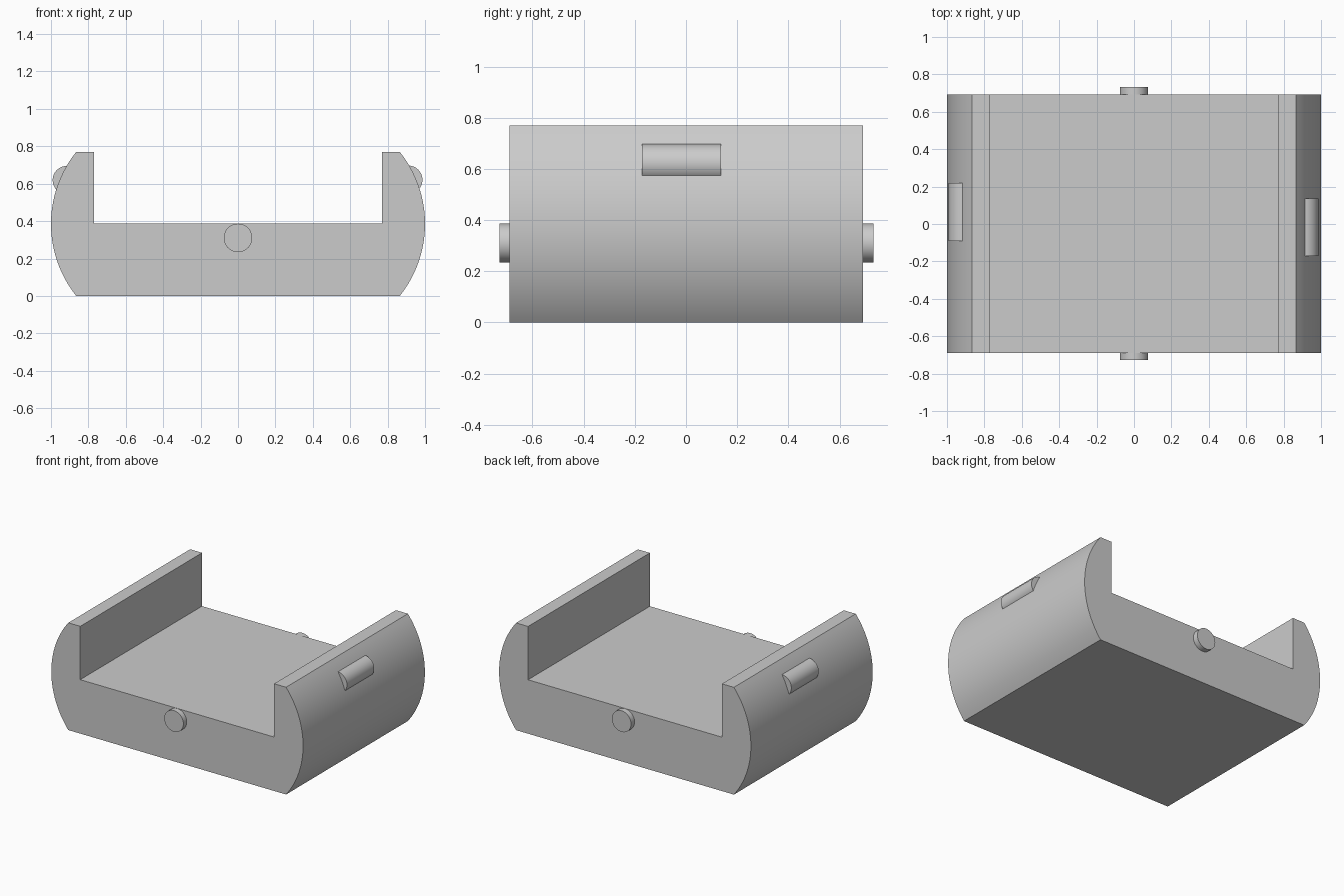
import bpy, bmesh, math

cube = bpy.data.objects.get("Cube")
if cube:
    bpy.data.objects.remove(cube, do_unlink=True)

# Single light grey finish
grey = bpy.data.materials.new("light_grey")
grey.use_nodes = True
grey.diffuse_color = (0.6, 0.6, 0.6, 1)
grey.node_tree.nodes["Principled BSDF"].inputs["Base Color"].default_value = grey.diffuse_color


def extrude_profile(name, points, y0, y1):
    """Extrude an outline in the XZ plane from y0 to y1."""
    bm = bmesh.new()
    face = bm.faces.new([bm.verts.new((x, y0, z)) for x, z in points])
    ext = bmesh.ops.extrude_face_region(bm, geom=[face])
    moved = [v for v in ext["geom"] if isinstance(v, bmesh.types.BMVert)]
    bmesh.ops.translate(bm, vec=(0, y1 - y0, 0), verts=moved)
    bmesh.ops.recalc_face_normals(bm, faces=bm.faces)
    mesh = bpy.data.meshes.new(name)
    bm.to_mesh(mesh)
    bm.free()
    mesh.materials.append(grey)
    obj = bpy.data.objects.new(name, mesh)
    bpy.context.collection.objects.link(obj)
    bpy.ops.object.select_all(action="DESELECT")
    obj.select_set(True)
    bpy.context.view_layer.objects.active = obj
    bpy.ops.object.shade_smooth_by_angle(angle=math.radians(30))
    return obj


def circle(cx, cz, r, n=48):
    return [(cx + r * math.cos(math.tau * i / n), cz + r * math.sin(math.tau * i / n))
            for i in range(n)]


# Cradle: U-shaped channel with bowed outer walls
HEIGHT, FLOOR, INNER, EDGE = 0.77, 0.387, 0.77, 0.865
half, bulge = HEIGHT / 2, 1 - EDGE
radius = (half ** 2 + bulge ** 2) / (2 * bulge)
sweep = math.asin(half / radius)
steps = 32
right_side = []
for i in range(steps + 1):
    a = -sweep + 2 * sweep * i / steps
    right_side.append((1 - radius + radius * math.cos(a), half + radius * math.sin(a)))
right_side += [(INNER, HEIGHT), (INNER, FLOOR)]
outline = right_side + [(-x, z) for x, z in reversed(right_side)]
extrude_profile("cradle_body", outline, -0.69, 0.692)

# Round pins on the two end faces
extrude_profile("front_pin", circle(0, 0.31, 0.076), -0.728, -0.68)
extrude_profile("back_pin", circle(0, 0.31, 0.076), 0.68, 0.732)

# Rounded grips lying along the bowed sides
extrude_profile("left_grip", circle(0.91, 0.621, 0.076), -0.172, 0.137)
extrude_profile("right_grip", circle(-0.915, 0.619, 0.076), -0.09, 0.22)
